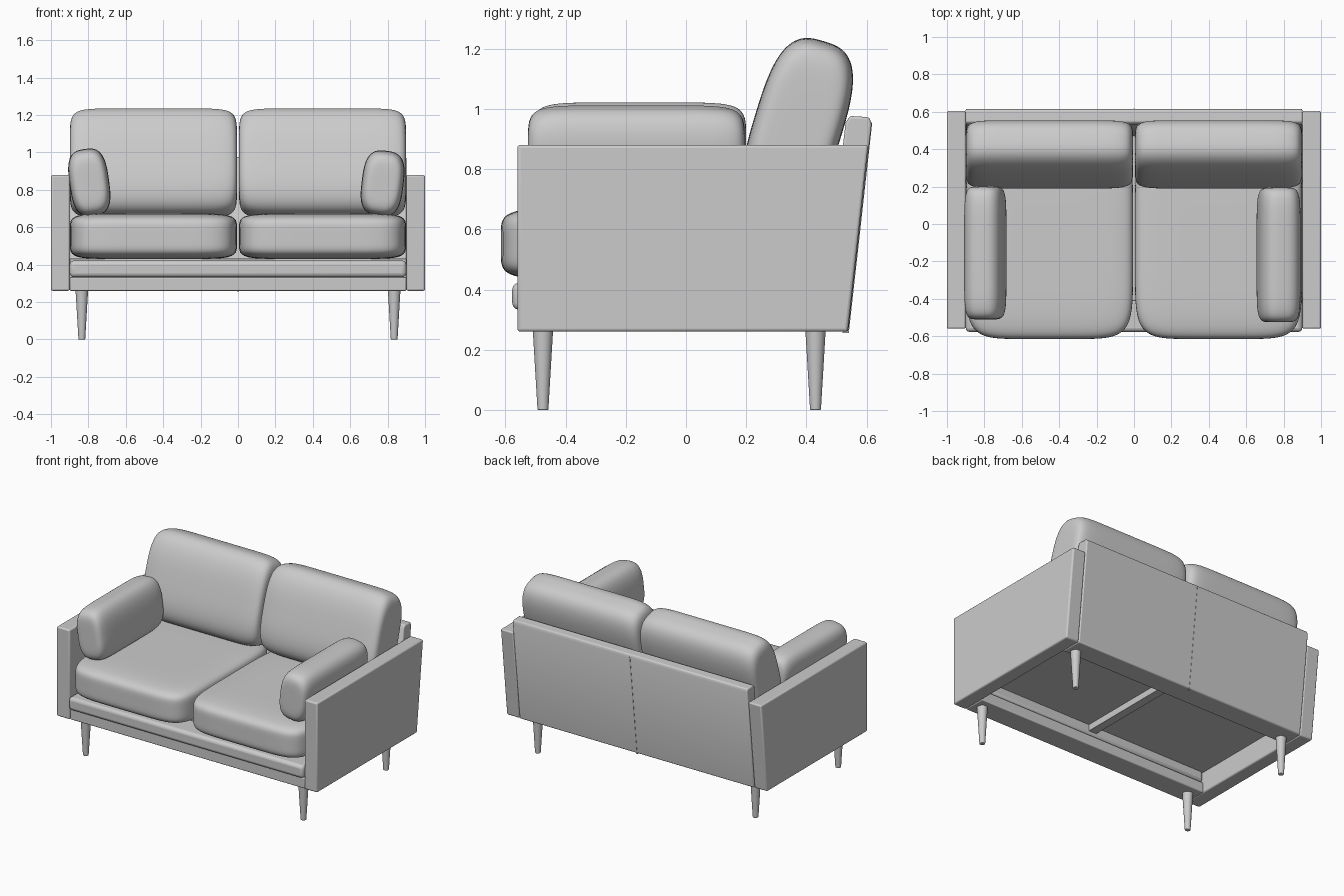
import bpy, bmesh, math
from mathutils import Matrix, Vector

if "Cube" in bpy.data.objects:
    bpy.data.objects.remove(bpy.data.objects["Cube"])


def finish(name, bm, bevel=0.0, angle=40):
    """Turn a bmesh into a smooth-shaded, optionally bevelled object."""
    bmesh.ops.recalc_face_normals(bm, faces=bm.faces)
    me = bpy.data.meshes.new(name)
    bm.to_mesh(me)
    bm.free()
    ob = bpy.data.objects.new(name, me)
    bpy.context.collection.objects.link(ob)
    bpy.ops.object.select_all(action='DESELECT')
    ob.select_set(True)
    bpy.context.view_layer.objects.active = ob
    bpy.ops.object.shade_smooth_by_angle(angle=math.radians(angle))
    if bevel:
        m = ob.modifiers.new("Bevel", 'BEVEL')
        m.width, m.segments = bevel, 3
    return ob


def extrude_profile(name, yz, x0, x1, bevel):
    """Side profile (y, z) pulled along x."""
    bm = bmesh.new()
    f = bm.faces.new([bm.verts.new((x0, y, z)) for y, z in yz])
    new = bmesh.ops.extrude_face_region(bm, geom=[f])["geom"]
    bmesh.ops.translate(bm, vec=(x1 - x0, 0, 0),
                        verts=[v for v in new if isinstance(v, bmesh.types.BMVert)])
    return finish(name, bm, bevel)


def board(name, x0, x1, y0, y1, z0, z1, bevel=0.006):
    return extrude_profile(name, [(y0, z0), (y1, z0), (y1, z1), (y0, z1)], x0, x1, bevel)


def cushion(name, loc, half, axis, k_section, k_length, tilt=None):
    """Superelliptic pillow: soft cross-section carried along one axis."""
    bm = bmesh.new()
    bmesh.ops.create_cube(bm, size=2)
    bmesh.ops.subdivide_edges(bm, edges=bm.edges[:], cuts=27, use_grid_fill=True)
    others = [i for i in range(3) if i != axis]
    for v in bm.verts:
        # crowd the vertices towards the rounded rims
        p = Vector([math.sin(c * math.pi / 2) for c in v.co])
        r = sum(abs(p[i]) ** k_section for i in others) ** (1 / k_section)
        s = (r ** k_length + abs(p[axis]) ** k_length) ** (1 / k_length)
        v.co = Vector([p[i] / s * half[i] for i in range(3)])
    m = Matrix.Translation(loc)
    if tilt:
        m = m @ Matrix.Rotation(math.radians(tilt[0]), 4, tilt[1])
    bmesh.ops.transform(bm, matrix=m, verts=bm.verts)
    return finish(name, bm, angle=80)


for side, tag in ((-1, "left"), (1, "right")):
    # arm panel with slanted rear edge
    extrude_profile(f"{tag}_arm", [(-0.56, 0.26), (0.537, 0.26), (0.605, 0.88), (-0.56, 0.88)],
                    side * 0.9, side * 1.0, 0.01)
    # seat and back cushions
    cushion(f"{tag}_seat_cushion", (side * 0.452, -0.085, 0.552), (0.447, 0.53, 0.123), 0, 6, 6.5)
    cushion(f"{tag}_back_cushion", (side * 0.452, 0.372, 0.943), (0.447, 0.147, 0.294),
            0, 3, 9, (-17, 'X'))
    # tapered round legs
    for y, end in ((-0.475, "front"), (0.43, "back")):
        bm = bmesh.new()
        bmesh.ops.create_cone(bm, cap_ends=True, segments=32, radius1=0.018, radius2=0.034,
                              depth=0.27,
                              matrix=Matrix.Translation((side * 0.835, y, 0.135)))
        finish(f"{end}_{tag}_leg", bm, 0.004)

# loose pillows leaning on the arms
cushion("left_arm_pillow", (-0.795, -0.155, 0.84), (0.106, 0.355, 0.18), 1, 3, 7, (-8, 'Y'))
cushion("right_arm_pillow", (0.773, -0.165, 0.835), (0.112, 0.36, 0.175), 1, 3, 7, (7, 'Y'))

# leaning backrest panel and its centre seam
extrude_profile("backrest", [(0.45, 0.26), (0.539, 0.26), (0.616, 0.95), (0.609, 0.972),
                             (0.545, 0.976), (0.53, 0.955)], -0.9, 0.9, 0.008)
extrude_profile("backrest_seam", [(0.52, 0.255), (0.5405, 0.255), (0.6185, 0.955), (0.595, 0.955)],
                -0.003, 0.003, 0)

# front rail, padded rail above it, rear rail
board("front_rail", -0.9, 0.9, -0.555, -0.40, 0.26, 0.333)
board("padded_front_rail", -0.9, 0.9, -0.577, -0.40, 0.333, 0.422, 0.022)
board("rear_rail", -0.9, 0.9, 0.39, 0.5, 0.26, 0.33)

# seat deck and centre support under it
board("seat_deck", -0.9, 0.9, -0.41, 0.5, 0.405, 0.432, 0.003)
board("centre_support", -0.03, 0.03, -0.41, 0.46, 0.36, 0.41, 0.003)
